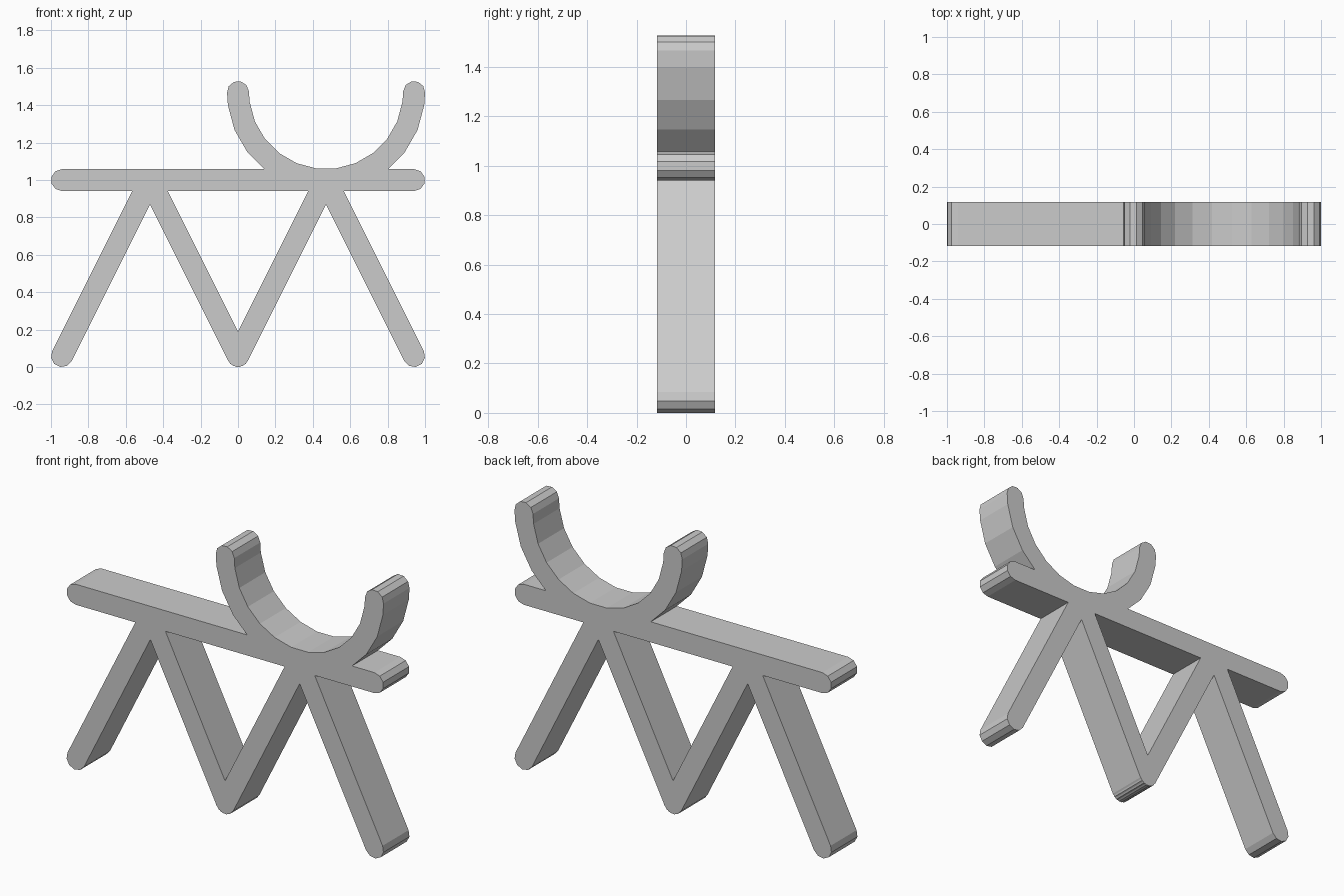
import bpy, bmesh, math
from mathutils import Vector
from mathutils.geometry import delaunay_2d_cdt

cube = bpy.data.objects.get("Cube")
if cube:
    bpy.data.objects.remove(cube, do_unlink=True)

HALF = 0.0585      # half the width of every bar
DEPTH = 0.234      # thickness from front to back
CAP_SIDES = 5      # facets on each rounded end
END = 1 - HALF     # centre of the outermost bar ends
MID = END / 2
TOP = 1.0          # height of the beam's centre line


def bar(path):
    """Outline of a thick path with rounded ends."""
    path = [Vector(p) for p in path]

    def side(points):
        out = []
        for i, p in enumerate(points):
            before = (p - points[i - 1]).normalized() if i else None
            after = (points[i + 1] - p).normalized() if i < len(points) - 1 else None
            a, b = before or after, after or before
            n = Vector((a.y + b.y, -a.x - b.x)).normalized()
            out.append(p + n * HALF / n.dot(Vector((a.y, -a.x))))
        # rounded cap past the last point
        d = (points[-1] - points[-2]).normalized()
        n = Vector((d.y, -d.x))
        for k in range(1, CAP_SIDES):
            t = math.pi * k / CAP_SIDES
            out.append(points[-1] + (n * math.cos(t) + d * math.sin(t)) * HALF)
        return out

    return side(path) + side(path[::-1])


# Beam, two pairs of splayed legs, and the half-round cradle
outlines = [bar([(-END, TOP), (END, TOP)])]
for apex in (-MID, MID):
    for foot in (apex - MID, apex + MID):
        outlines.append(bar([(foot, HALF), (apex, TOP)]))
angles = [0] + [7.5 + 15 * k for k in range(12)] + [180]
outlines.append(bar([(MID - MID * math.cos(math.radians(a)),
                      TOP + MID - MID * math.sin(math.radians(a))) for a in angles]))

# Merge the outlines into one flat shape
points, loops = [], []
for outline in outlines:
    loops.append(list(range(len(points), len(points) + len(outline))))
    points += outline
verts, _, faces, _, _, owners = delaunay_2d_cdt(points, [], loops, 1, 1e-5)

# Extrude the shape into a solid
bm = bmesh.new()
bv = [bm.verts.new((v.x, -DEPTH / 2, v.y)) for v in verts]
for face, owner in zip(faces, owners):
    if owner:
        bm.faces.new([bv[i] for i in face])
bmesh.ops.delete(bm, geom=[v for v in bm.verts if not v.link_faces], context='VERTS')
result = bmesh.ops.extrude_face_region(bm, geom=bm.faces[:], use_keep_orig=True)
moved = [g for g in result["geom"] if isinstance(g, bmesh.types.BMVert)]
bmesh.ops.translate(bm, verts=moved, vec=(0, DEPTH, 0))
bmesh.ops.recalc_face_normals(bm, faces=bm.faces[:])
bmesh.ops.dissolve_limit(bm, angle_limit=math.radians(0.5),
                         verts=bm.verts[:], edges=bm.edges[:])
lowest = min(v.co.z for v in bm.verts)
bmesh.ops.translate(bm, verts=bm.verts[:], vec=(0, 0, -lowest))
mesh = bpy.data.meshes.new("trestle_with_cradle")
bm.to_mesh(mesh)
bm.free()

# Plain grey finish
grey = bpy.data.materials.new("plain_grey")
grey.use_nodes = True
colour = (0.6, 0.6, 0.6, 1)
grey.diffuse_color = colour
grey.node_tree.nodes["Principled BSDF"].inputs["Base Color"].default_value = colour
mesh.materials.append(grey)

trestle = bpy.data.objects.new("trestle_with_cradle", mesh)
bpy.context.collection.objects.link(trestle)
